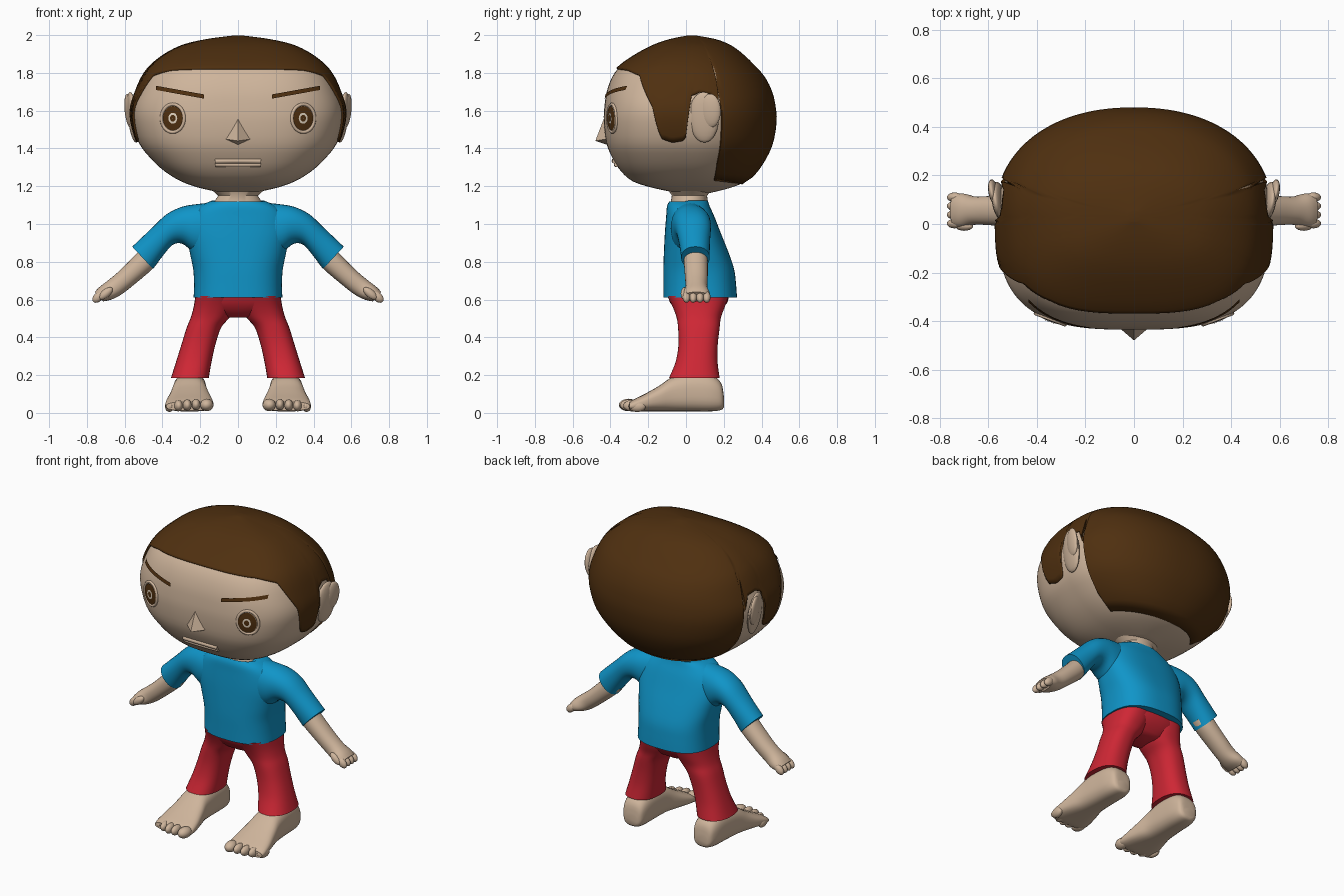
import bpy, bmesh, math
from mathutils import Matrix, Vector

if "Cube" in bpy.data.objects:
    bpy.data.objects.remove(bpy.data.objects["Cube"])


def material(name, rgb):
    m = bpy.data.materials.new(name)
    m.diffuse_color = (*rgb, 1)
    m.use_nodes = True
    m.node_tree.nodes["Principled BSDF"].inputs["Base Color"].default_value = m.diffuse_color
    return m


SKIN = material("skin", (0.62, 0.46, 0.33))
HAIR = material("brown hair", (0.078, 0.029, 0.005))
SHIRT = material("blue shirt", (0.005, 0.30, 0.58))
PANTS = material("red trousers", (0.62, 0.02, 0.035))
LIGHT = material("eye highlight", (0.75, 0.65, 0.52))


def finish(name, bm, mat, mirror=False, angle=45):
    bmesh.ops.recalc_face_normals(bm, faces=bm.faces)
    me = bpy.data.meshes.new(name)
    bm.to_mesh(me)
    bm.free()
    ob = bpy.data.objects.new(name, me)
    bpy.context.collection.objects.link(ob)
    me.materials.append(mat)
    bpy.ops.object.select_all(action='DESELECT')
    ob.select_set(True)
    bpy.context.view_layer.objects.active = ob
    bpy.ops.object.shade_smooth_by_angle(angle=math.radians(angle))
    if mirror:
        ob.modifiers.new("mirror", 'MIRROR')
    return ob


def skin_rings(bm, rings, caps=True):
    rows = [[bm.verts.new(p) for p in r] for r in rings]
    n = len(rows[0])
    for a, b in zip(rows, rows[1:]):
        for i in range(n):
            j = (i + 1) % n
            bm.faces.new((a[i], a[j], b[j], b[i]))
    if caps:
        bm.faces.new(rows[0])
        bm.faces.new(rows[-1])
    return rows


def loft(name, rings, mat, mirror=False):
    bm = bmesh.new()
    skin_rings(bm, rings)
    return finish(name, bm, mat, mirror)


def smooth_rows(rows, steps=4):
    """Catmull-Rom refinement of a list of number tuples."""
    out = []
    for i in range(len(rows) - 1):
        p0, p1, p2 = rows[max(i - 1, 0)], rows[i], rows[i + 1]
        p3 = rows[min(i + 2, len(rows) - 1)]
        for k in range(steps):
            t = k / steps
            out.append(tuple(0.5 * (2 * b + (c - a) * t + (2 * a - 5 * b + 4 * c - d) * t * t
                                    + (3 * b - a - 3 * c + d) * t ** 3)
                             for a, b, c, d in zip(p0, p1, p2, p3)))
    return out + [rows[-1]]


def polar(n_sides, power):
    for i in range(n_sides):
        a = 2 * math.pi * i / n_sides
        c, s = math.cos(a), math.sin(a)
        p = power(s) if callable(power) else power
        r = (abs(c) ** p + abs(s) ** p) ** (-1 / p)
        yield c * r, s * r


def flat_ring(z, x0, x1, y0, y1, p=2.5, n=40):
    return [((x0 + x1) / 2 + c * (x1 - x0) / 2, (y0 + y1) / 2 + s * (y1 - y0) / 2, z)
            for c, s in polar(n, p)]


def limb_ring(tx, tz, bx, bz, yc, yr, n=28):
    """Ring spanning an upper and a lower point, with a given depth."""
    return [((tx + bx) / 2 + s * (tx - bx) / 2, yc + c * yr, (tz + bz) / 2 + s * (tz - bz) / 2)
            for c, s in polar(n, 2.2)]


def blobs(name, items, mat, mirror=True):
    """Ellipsoids: centre, radii, turn about z, turn about y."""
    bm = bmesh.new()
    for pos, rad, rz, ry in items:
        mtx = (Matrix.Translation(pos) @ Matrix.Rotation(rz, 4, 'Z') @ Matrix.Rotation(ry, 4, 'Y')
               @ Matrix.Diagonal((*rad, 1)))
        bmesh.ops.create_uvsphere(bm, u_segments=20, v_segments=12, radius=1, matrix=mtx)
    return finish(name, bm, mat, mirror)


def lookup(table, v):
    if v <= table[0][0]:
        return table[0][1:]
    for a, b in zip(table, table[1:]):
        if v <= b[0]:
            t = (v - a[0]) / (b[0] - a[0])
            return tuple(p + (q - p) * t for p, q in zip(a[1:], b[1:]))
    return table[-1][1:]


# Head: height, half width, front reach, back reach
CY = 0.03
HEAD = smooth_rows([
    (1.165, .08, .08, .10), (1.19, .20, .20, .20), (1.225, .30, .31, .285), (1.28, .39, .375, .34),
    (1.35, .465, .42, .385), (1.43, .525, .452, .42), (1.54, .558, .465, .438), (1.62, .56, .462, .433),
    (1.70, .535, .45, .415), (1.78, .50, .42, .375), (1.84, .455, .372, .322), (1.90, .38, .285, .26),
    (1.95, .28, .19, .19), (1.98, .15, .10, .11), (1.998, .01, .01, .01)], 3)
COLS = list(polar(192, lambda s: 3.0 if s < 0 else 2.2))


def head_point(c, s, z, grow=0.0):
    w, f, b = lookup(HEAD, z)
    return (c * (w + grow), CY + s * ((f if s < 0 else b) + grow), z)


def face_y(x, z):
    w, f, b = lookup(HEAD, z)
    return CY - f * max(0, 1 - (abs(x) / w) ** 3) ** (1 / 3)


loft("head", [[head_point(c, s, r[0]) for c, s in COLS] for r in HEAD if r[0] < 1.955], SKIN)

# Hair shell: hairline height by front-to-back position
HAIRLINE = [(-1, 1.825), (-.86, 1.82), (-.65, 1.79), (-.56, 1.72), (-.5, 1.67), (-.44, 1.62), (-.38, 1.5),
            (-.34, 1.45), (-.22, 1.43), (-.09, 1.44), (-.05, 1.47), (-.03, 1.6), (0, 1.68), (.1, 1.7),
            (.26, 1.69), (.33, 1.62), (.34, 1.36), (.38, 1.23), (1, 1.21)]
bm = bmesh.new()
rings = []
for k in range(31):
    t = math.sin(k / 30 * math.pi / 2)
    rings.append([head_point(c, s, lookup(HAIRLINE, s)[0] * (1 - t) + 1.998 * t, .012) for c, s in COLS])
rows = skin_rings(bm, rings, caps=False)
bm.faces.new(rows[-1])
hair = finish("hair", bm, HAIR, angle=60)
solid = hair.modifiers.new("thickness", 'SOLIDIFY')
solid.thickness, solid.offset = 0.018, -1

# Ears
blobs("ear", [((.556, .095, 1.565), (.026, .08, .135), -.15, .12),
              ((.578, .13, 1.6), (.02, .055, .09), -.2, .1)], SKIN)

# Nose
bm = bmesh.new()
top, tip, base, side, side2 = [bm.verts.new(p) for p in (
    (0, -.43, 1.57), (0, -.48, 1.44), (0, -.42, 1.42), (.07, -.42, 1.45), (-.07, -.42, 1.45))]
for f in ((top, tip, side), (top, side2, tip), (tip, base, side), (tip, side2, base)):
    bm.faces.new(f)
finish("nose", bm, SKIN, angle=50)


# Face details that follow the head surface
def face_patch(name, grid, mat, lift, closed, mirror=True):
    bm = bmesh.new()
    rows = [[bm.verts.new((x, face_y(x, z) - lift, z)) for x, z in r] for r in grid]
    n = len(rows[0])
    for a, b in zip(rows, rows[1:]):
        for i in range(n if closed else n - 1):
            j = (i + 1) % n
            bm.faces.new((a[i], a[j], b[j], b[i]))
    ob = finish(name, bm, mat, mirror)
    for p in ob.data.polygons:
        if p.normal.y > 0:
            p.flip()
    return ob


def oval(scale, n=32):
    return [(.345 + .052 * scale * math.cos(2 * math.pi * i / n),
             1.56 + .064 * scale * math.sin(2 * math.pi * i / n)) for i in range(n)]


face_patch("iris", [oval(s) for s in (1, .7, .4, .02)], HAIR, .006, True)
face_patch("eye_highlight", [oval(s) for s in (.45, .28)], LIGHT, .009, True)
xs = [.18 + .255 * i / 12 for i in range(13)]
face_patch("eyebrow", [[(x, 1.675 + (x - .18) * .18 + d) for x in xs] for d in (-.011, .011)],
           HAIR, .009, False)


def tube(name, path, radius, closed, mirror):
    """Raised rim running over the face."""
    cu = bpy.data.curves.new(name, 'CURVE')
    cu.dimensions, cu.bevel_depth, cu.bevel_resolution, cu.use_fill_caps = '3D', radius, 2, True
    sp = cu.splines.new('POLY')
    sp.points.add(len(path) - 1)
    for pt, (x, z) in zip(sp.points, path):
        pt.co = (x, face_y(x, z), z, 1)
    sp.use_cyclic_u = closed
    ob = bpy.data.objects.new(name, cu)
    bpy.context.collection.objects.link(ob)
    cu.materials.append(SKIN)
    if mirror:
        ob.modifiers.new("mirror", 'MIRROR')


tube("eyelid", oval(1.15), .009, True, True)
for part, z, bend in (("upper_lip", 1.334, .1), ("lower_lip", 1.314, -.1)):
    tube(part, [(.12 * i / 8, z - bend * (.12 * i / 8) ** 2) for i in range(-8, 9)], .013, False, False)

# Neck
loft("neck", [flat_ring(z, -w, w, a, b, 2) for z, w, a, b in (
    (1.05, .15, -.09, .12), (1.11, .13, -.082, .115), (1.15, .105, -.075, .112), (1.19, .15, -.1, .14))], SKIN)

# Shirt body with dipped collar
body = smooth_rows([(.61, .235, -.12, .27), (.68, .233, -.12, .265), (.76, .237, -.12, .255),
                    (.85, .255, -.117, .225), (.95, .27, -.112, .185), (1.04, .25, -.105, .15),
                    (1.095, .2, -.1, .125), (1.125, .135, -.085, .115)])
rings = [flat_ring(z, -w, w, a, b, 2.6, 64) for z, w, a, b in body]
rings[-1] = [(x, y, z - .035 * max(0, -(y - .015) / .1)) for x, y, z in rings[-1]]
loft("shirt_body", rings, SHIRT)

# Sleeves
loft("sleeve", [limb_ring(*r) for r in smooth_rows([
    (.12, 1.115, .17, .82, .02, .10), (.22, 1.105, .24, .855, .025, .105), (.30, 1.09, .295, .895, .032, .1),
    (.38, 1.05, .345, .89, .04, .092), (.46, .975, .395, .835, .045, .082), (.56, .88, .45, .762, .05, .075)])],
     SHIRT, True)

# Arms and fists
loft("arm", [limb_ring(*r) for r in smooth_rows([
    (.50, .89, .42, .80, .05, .06), (.54, .84, .46, .755, .052, .063), (.63, .75, .555, .675, .055, .06),
    (.69, .70, .62, .625, .055, .058), (.735, .665, .67, .60, .055, .07), (.758, .64, .715, .59, .055, .068)])],
     SKIN, True)
blobs("finger", [((.74, .002 + .036 * i, .613), (.036, .02, .024), 0, .75) for i in range(4)]
      + [((.70, -.008, .632), (.045, .02, .022), 0, .7)], SKIN)

# Trousers: hips and legs
loft("hips", [flat_ring(z, -w, w, a, b, 2.5) for z, w, a, b in (
    (.505, .06, .0, .14), (.52, .14, -.03, .165), (.55, .21, -.06, .19), (.585, .228, -.085, .22),
    (.63, .225, -.1, .23))], PANTS)
loft("trouser_leg", [flat_ring(*r, 2.4) for r in smooth_rows([
    (.62, .0, .225, -.1, .225), (.56, .015, .235, -.07, .205), (.505, .045, .25, -.05, .185),
    (.45, .09, .272, -.042, .178), (.36, .12, .3, -.04, .168), (.27, .14, .328, -.055, .167),
    (.185, .155, .355, -.09, .178)])], PANTS, True)

# Feet: sections from heel to toes
FOOT = smooth_rows([(.2, .21, .29, .03, .09), (.185, .185, .315, .015, .16), (.13, .172, .332, .008, .2),
                    (.03, .168, .34, .008, .21), (-.07, .165, .348, .008, .19), (-.14, .15, .362, .008, .145),
                    (-.21, .135, .378, .008, .105), (-.27, .13, .385, .008, .075), (-.3, .14, .38, .012, .058)])
loft("foot", [[(x, y, z) for x, z, _ in [(p[0], p[1], 0) for p in flat_ring(0, x0, x1, z0, z1, 2.8, 32)]]
              for y, x0, x1, z0, z1 in FOOT], SKIN, True)
blobs("toe", [((.165, -.305, .042), (.035, .05, .033), .1, 0)]
      + [((.222 + .047 * i, -.308 + .011 * i * i / 2, .044 - .003 * i), (.023, .046, .03), -.05 * i, 0)
         for i in range(4)], SKIN)
